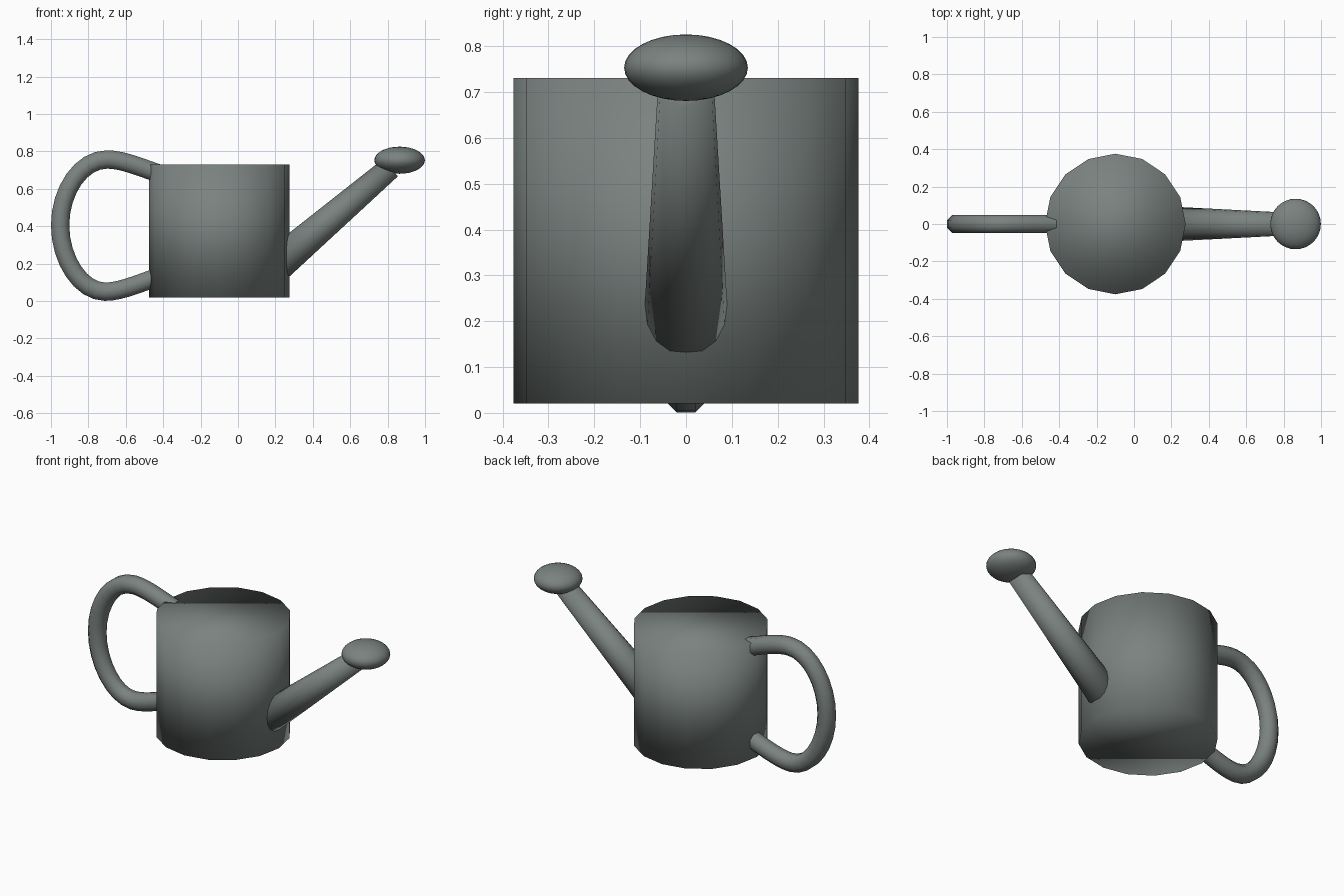
import bpy
import math
from mathutils import Vector

if "Cube" in bpy.data.objects:
    bpy.data.objects.remove(bpy.data.objects["Cube"])

# Dark green-grey paint shared by every part
paint = bpy.data.materials.new("dark_grey")
paint.diffuse_color = (0.195, 0.224, 0.216, 1)
paint.use_nodes = True
paint.node_tree.nodes["Principled BSDF"].inputs["Base Color"].default_value = paint.diffuse_color


def finish(name):
    # Name the active primitive, paint it and shade it smooth all over
    obj = bpy.context.object
    obj.name = name
    obj.data.name = name
    obj.data.materials.append(paint)
    for poly in obj.data.polygons:
        poly.use_smooth = True
    return obj


# Body: closed 16-sided drum
bpy.ops.mesh.primitive_cylinder_add(vertices=16, radius=0.376, depth=0.71,
                                    location=(-0.1, 0, 0.375))
finish("body")

# Spout: tapered tube that starts inside the body
base, tip = Vector((0.12, 0, 0.12)), Vector((0.815, 0, 0.713))
axis = tip - base
bpy.ops.mesh.primitive_cone_add(vertices=16, radius1=0.097, radius2=0.061,
                                depth=axis.length, location=(base + tip) / 2,
                                rotation=axis.to_track_quat('Z', 'Y').to_euler())
finish("spout")

# Sprinkler head: flattened ball on the spout tip
bpy.ops.mesh.primitive_uv_sphere_add(segments=32, ring_count=16, radius=1,
                                     location=(0.864, 0, 0.753))
head = finish("sprinkler_head")
head.scale = (0.135, 0.135, 0.0725)

# Handle: D-shaped 8-sided tube, given as (left handle, point, right handle) in x, z
path = [
    ((-0.28, 0.635), (-0.38, 0.667), (-0.50, 0.706)),
    ((-0.61, 0.757), (-0.70, 0.757), (-0.84, 0.757)),
    ((-0.951, 0.59), (-0.951, 0.405), (-0.951, 0.22)),
    ((-0.84, 0.050), (-0.71, 0.050), (-0.62, 0.050)),
    ((-0.50, 0.106), (-0.38, 0.147), (-0.28, 0.18)),
]
curve = bpy.data.curves.new("handle", 'CURVE')
curve.dimensions = '3D'
curve.bevel_depth = 0.053
curve.bevel_resolution = 2
curve.resolution_u = 8
curve.use_fill_caps = True
curve.materials.append(paint)
spline = curve.splines.new('BEZIER')
spline.bezier_points.add(len(path) - 1)
for bp, (left, co, right) in zip(spline.bezier_points, path):
    bp.handle_left_type = bp.handle_right_type = 'FREE'
    bp.co = (co[0], 0, co[1])
    bp.handle_left = (left[0], 0, left[1])
    bp.handle_right = (right[0], 0, right[1])
    bp.tilt = math.pi / 8
handle = bpy.data.objects.new("handle", curve)
bpy.context.collection.objects.link(handle)
